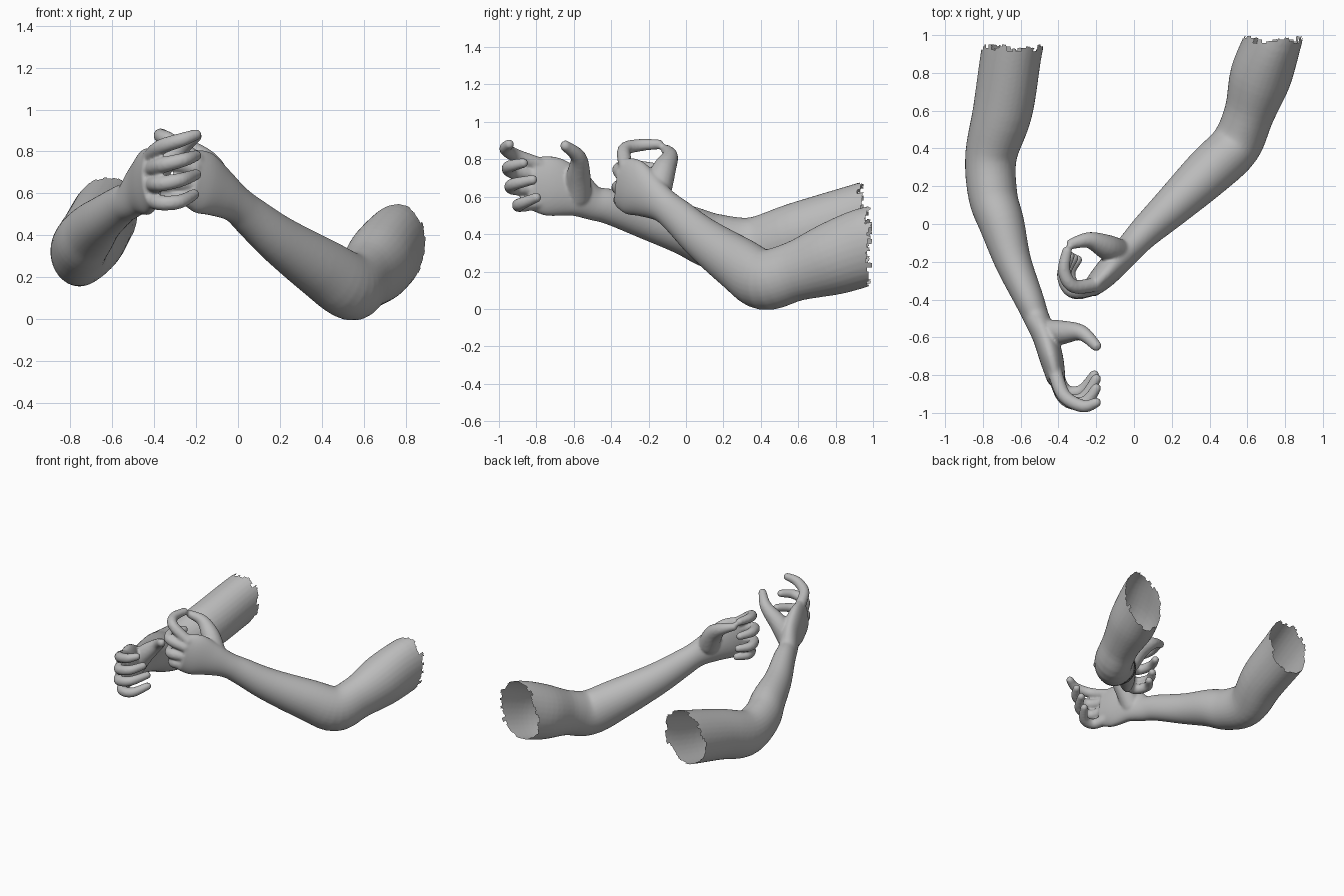
import bpy, bmesh, math, random
from mathutils import Vector

random.seed(4)
if "Cube" in bpy.data.objects:
    bpy.data.objects.remove(bpy.data.objects["Cube"], do_unlink=True)

skin = bpy.data.materials.new("plain grey")
skin.use_nodes = True
GREY = (0.5, 0.5, 0.5, 1)
skin.diffuse_color = GREY
skin.node_tree.nodes["Principled BSDF"].inputs["Base Color"].default_value = GREY

FINGER_RADII = (0.039, 0.037, 0.034, 0.027)
THUMB_RADII = (0.075, 0.066, 0.043, 0.029)


def spline(points, steps):
    """Catmull-Rom resampling of stations of any dimension."""
    pts = [points[0]] + list(points) + [points[-1]]
    out = []
    for a, b, c, d in zip(pts, pts[1:], pts[2:], pts[3:]):
        for s in range(steps):
            t = s / steps
            out.append([q + 0.5 * t * (r - p + t * (2 * p - 5 * q + 4 * r - e
                        + t * (3 * (q - r) + e - p)))
                        for p, q, r, e in zip(a, b, c, d)])
    return out + [list(points[-1])]


def loft(bm, stations, lean=0, steps=5, sides=32):
    """Closed oval tube; a station is x, y, z, half width, half height.
    Lean tilts the ovals sideways towards the shoulder."""
    path = spline(stations, steps)
    rings = []
    for i, (x, y, z, wide, high) in enumerate(path):
        before, after = path[max(i - 1, 0)], path[min(i + 1, len(path) - 1)]
        along = (Vector(after[:3]) - Vector(before[:3])).normalized()
        side = along.cross(Vector((0, 0, 1))).normalized()
        up = side.cross(along) + Vector((lean * max(0, y - 0.5), 0, 0))
        ring = []
        for k in range(sides):
            t = math.tau * k / sides
            ring.append(bm.verts.new(Vector((x, y, z)) + side * wide * math.cos(t)
                                     + up * high * math.sin(t)))
        rings.append(ring)
    for r, s in zip(rings, rings[1:]):
        for k in range(sides):
            n = (k + 1) % sides
            bm.faces.new((r[k], r[n], s[n], s[k]))
    bm.faces.new(rings[0][::-1])
    bm.faces.new(rings[-1])


def digit(bm, joints, radii):
    """Tapered finger with rounded ends."""
    loft(bm, [(*p, r, r) for p, r in zip(joints, radii)], sides=16)
    for end in (0, -1):
        ball = bmesh.ops.create_icosphere(bm, subdivisions=3, radius=radii[end])["verts"]
        bmesh.ops.translate(bm, verts=ball, vec=joints[end])


def make_arm(name, limb, fingers, thumb, cut, lean):
    bm = bmesh.new()
    loft(bm, limb, lean)
    for finger in fingers:
        digit(bm, finger, FINGER_RADII)
    digit(bm, thumb, THUMB_RADII)
    bmesh.ops.recalc_face_normals(bm, faces=bm.faces)
    mesh = bpy.data.meshes.new(name)
    bm.to_mesh(mesh)
    bm.free()
    arm = bpy.data.objects.new(name, mesh)
    bpy.context.collection.objects.link(arm)

    # Blend the hand, fingers and limb into one skin
    remesh = arm.modifiers.new("blend", 'REMESH')
    remesh.mode = 'VOXEL'
    remesh.voxel_size = 0.009
    smooth = arm.modifiers.new("soften", 'SMOOTH')
    smooth.factor = 0.5
    smooth.iterations = 6
    graph = bpy.context.evaluated_depsgraph_get()
    merged = bpy.data.meshes.new_from_object(arm.evaluated_get(graph))
    arm.modifiers.clear()
    arm.data = merged

    # Open the shoulder end with a ragged edge
    bm = bmesh.new()
    bm.from_mesh(merged)
    notch = [random.uniform(-0.02, 0.02) for _ in range(40)]
    gone = []
    for f in bm.faces:
        c = f.calc_center_median()
        turn = math.atan2(c.z - limb[0][2], c.x - limb[0][0]) / math.tau
        if c.y > cut + notch[int((turn + 0.5) * 39.9)]:
            gone.append(f)
    bmesh.ops.delete(bm, geom=gone, context='FACES')
    for f in bm.faces:
        f.smooth = True
        f.material_index = 0
    bm.to_mesh(merged)
    bm.free()
    merged.materials.clear()
    merged.materials.append(skin)


# Right arm: shoulder end to knuckles
right_limb = [
    (-.62, 1.05, .51, .16, .195), (-.65, .9, .47, .16, .19),
    (-.695, .6, .39, .158, .18), (-.757, .36, .323, .137, .168),
    (-.747, .15, .36, .13, .15), (-.70, 0, .42, .12, .135),
    (-.64, -.2, .48, .097, .112), (-.555, -.4, .545, .078, .096),
    (-.515, -.5, .567, .068, .093), (-.47, -.6, .62, .066, .13),
    (-.435, -.72, .655, .062, .16), (-.41, -.83, .675, .048, .14)]
right_fingers = [
    [(-.42, -.78, .77), (-.37, -.91, .82), (-.27, -.965, .855), (-.2, -.945, .88)],
    [(-.42, -.80, .715), (-.36, -.93, .735), (-.26, -.945, .76), (-.2, -.87, .78)],
    [(-.42, -.79, .645), (-.37, -.92, .645), (-.27, -.925, .665), (-.2, -.82, .69)],
    [(-.42, -.76, .575), (-.37, -.88, .555), (-.28, -.885, .56), (-.21, -.80, .595)]]
right_thumb = [(-.465, -.58, .61), (-.39, -.575, .71), (-.28, -.575, .81), (-.2, -.645, .872)]

# Left arm: shoulder end to knuckles
left_limb = [
    (.765, 1.1, .35, .15, .21), (.735, .97, .333, .152, .21),
    (.67, .78, .267, .163, .195), (.608, .58, .2, .133, .16),
    (.537, .415, .157, .135, .163), (.4, .28, .24, .132, .147),
    (.2, .09, .375, .106, .117), (.06, -.04, .49, .086, .097),
    (-.01, -.115, .55, .077, .092), (-.09, -.2, .605, .074, .122),
    (-.165, -.28, .65, .066, .152), (-.23, -.345, .675, .048, .137)]
left_fingers = [
    [(-.2, -.32, .76), (-.32, -.33, .85), (-.37, -.25, .875), (-.355, -.145, .88)],
    [(-.21, -.34, .72), (-.33, -.355, .75), (-.375, -.265, .76), (-.34, -.17, .755)],
    [(-.21, -.34, .65), (-.32, -.36, .65), (-.365, -.265, .65), (-.32, -.18, .65)],
    [(-.2, -.33, .59), (-.3, -.35, .58), (-.345, -.265, .58), (-.3, -.19, .58)]]
left_thumb = [(-.09, -.15, .64), (-.15, -.12, .74), (-.24, -.085, .815), (-.33, -.105, .85)]

make_arm("right_arm", right_limb, right_fingers, right_thumb, 0.93, 0.2)
make_arm("left_arm", left_limb, left_fingers, left_thumb, 0.975, 0.15)
